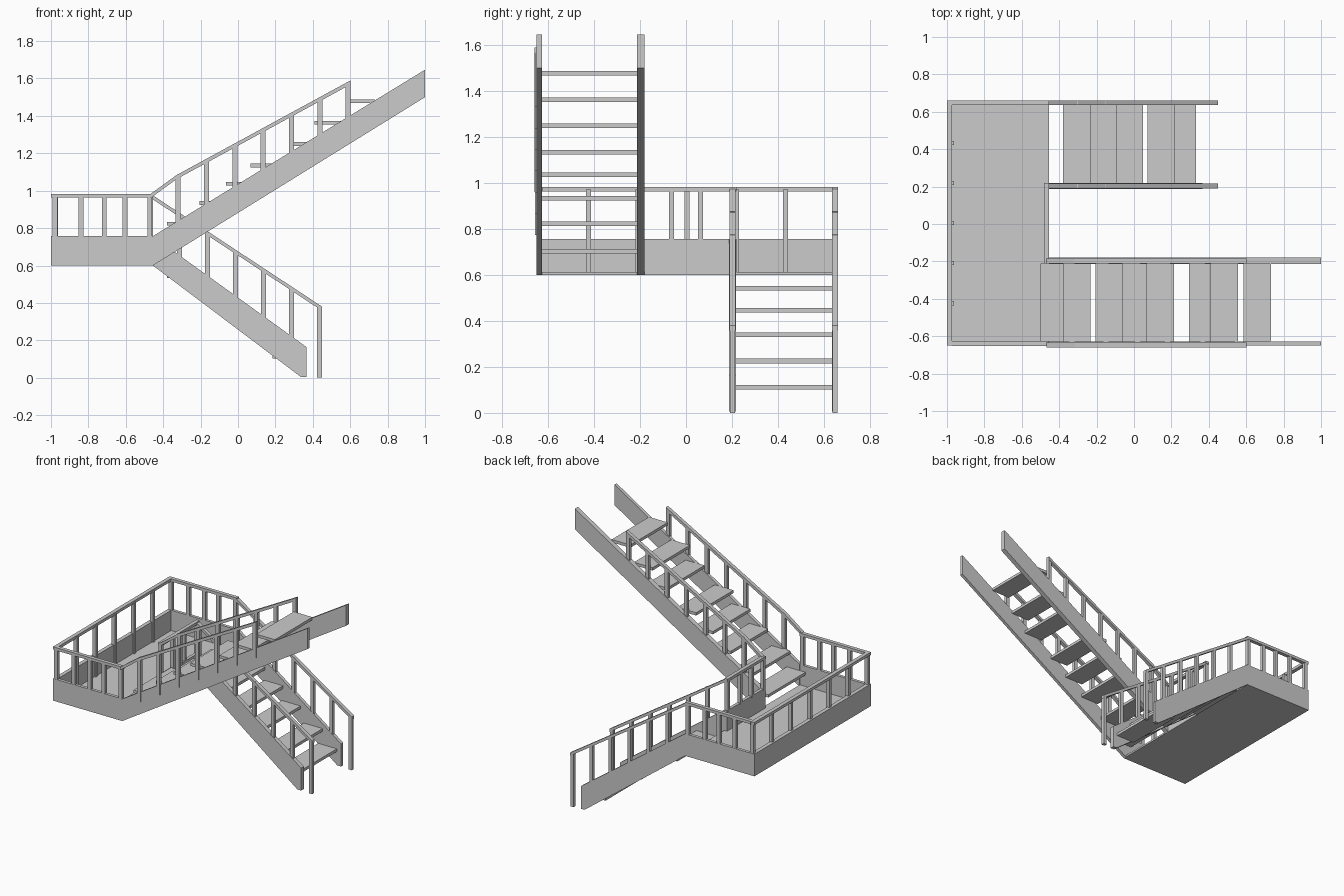
import bpy, bmesh

if "Cube" in bpy.data.objects:
    bpy.data.objects.remove(bpy.data.objects["Cube"])


def prism(name, profile, y0, y1):
    """Extrude an XZ outline from y0 to y1."""
    bm = bmesh.new()
    face = bm.faces.new([bm.verts.new((x, y0, z)) for x, z in profile])
    ext = bmesh.ops.extrude_face_region(bm, geom=[face])
    verts = [g for g in ext["geom"] if isinstance(g, bmesh.types.BMVert)]
    bmesh.ops.translate(bm, verts=verts, vec=(0, y1 - y0, 0))
    bmesh.ops.recalc_face_normals(bm, faces=bm.faces)
    me = bpy.data.meshes.new(name)
    bm.to_mesh(me)
    bm.free()
    ob = bpy.data.objects.new(name, me)
    bpy.context.collection.objects.link(ob)
    return ob


def box(name, x0, x1, y0, y1, z0, z1):
    return prism(name, [(x0, z0), (x1, z0), (x1, z1), (x0, z1)], y0, y1)


def post(name, x, y, z0, z1, wx=0.026, wy=0.022):
    box(name, x - wx / 2, x + wx / 2, y - wy / 2, y + wy / 2, z0, z1)


def sloped_rail(name, a, b, y, t=0.022, w=0.026):
    (xa, za), (xb, zb) = a, b
    prism(name, [(xa, za - t), (xb, zb - t), (xb, zb), (xa, za)], y - w / 2, y + w / 2)


L, R = -1.0, -0.455           # landing ends in x
F, B = -0.65, 0.66            # landing front and back
LOW, TOP, RAIL = 0.60, 0.757, 0.983

# Landing tray: floor and fascia boards
box("landing_floor", L + 0.01, R, F + 0.01, B - 0.01, LOW, LOW + 0.013)
box("landing_fascia_left", L, L + 0.028, F, B, LOW, TOP)
box("landing_fascia_front", L + 0.028, R, F, F + 0.022, LOW, TOP)
box("landing_fascia_back", L + 0.028, R, B - 0.022, B, LOW, TOP)
box("landing_fascia_inner", R - 0.022, R, -0.21, 0.22, LOW, TOP)

# Landing railings
box("landing_rail_left", L, L + 0.028, F, B, RAIL - 0.02, RAIL)
for y in (F + 0.012, B - 0.012):
    box("landing_rail_side", L + 0.028, R, y - 0.013, y + 0.013, RAIL - 0.02, RAIL)
    for x in (-0.978, -0.84, -0.715, -0.605, -0.472):
        post("landing_post_side", x, y, TOP - 0.01, RAIL - 0.01)
for i in range(1, 6):
    post("landing_post_left", L + 0.024, F + 0.012 + i * 0.2143, LOW + 0.013, RAIL - 0.01)
box("landing_rail_inner", R - 0.026, R, -0.21, 0.22, RAIL - 0.02, RAIL)
for y in (-0.197, -0.063, 0.063, 0.205):
    post("landing_post_inner", R - 0.013, y, TOP - 0.01, RAIL - 0.01)

# Upper flight: stringers
for y0, y1 in ((F, -0.627), (-0.214, -0.18)):
    prism("upper_stringer", [(R, LOW), (1, 1.5), (1, 1.647), (R, TOP)], y0, y1)
# Upper flight: treads
upper_x = (-0.5, -0.38, -0.205, -0.065, 0.067, 0.295, 0.41, 0.585)
upper_z = (0.704, 0.823, 0.934, 1.037, 1.135, 1.25, 1.363, 1.478)
for x, z in zip(upper_x, upper_z):
    box("upper_tread", x, x + 0.147, -0.63, -0.21, z - 0.01, z + 0.01)
# Upper flight: railings
for y in (-0.646, -0.197):
    sloped_rail("upper_rail_start", (R - 0.012, RAIL), (-0.32, 1.09), y)
    sloped_rail("upper_rail", (-0.33, 1.083), (0.602, 1.59), y)
    for i in range(7):
        x = -0.32 + i * 0.1515
        s = TOP + (x - R) * 0.612
        post("upper_post", x, y, s - 0.065, 1.088 + (x + 0.32) * 0.544 - 0.008)

# Lower flight: stringers
for y0, y1 in ((0.188, 0.218), (0.636, B)):
    prism("lower_stringer", [(R, LOW), (0.335, 0.005), (0.365, 0.005),
                             (0.365, 0.165), (R, TOP)], y0, y1)
# Lower flight: treads
for x, z in zip((-0.38, -0.238, -0.1, 0.073, 0.185), (0.542, 0.447, 0.34, 0.226, 0.112)):
    box("lower_tread", x, x + 0.147, 0.215, 0.64, z - 0.01, z + 0.01)
# Lower flight: railings
for y in (0.203, 0.648):
    sloped_rail("lower_rail", (R - 0.012, RAIL), (0.45, 0.38), y)
    for i in range(6):
        x = -0.312 + i * 0.1495
        bottom = 0 if i == 5 else TOP - (x - R) * 0.722 - 0.06
        post("lower_post", x, y, bottom, RAIL - (x - R) * 0.666 - 0.012)
